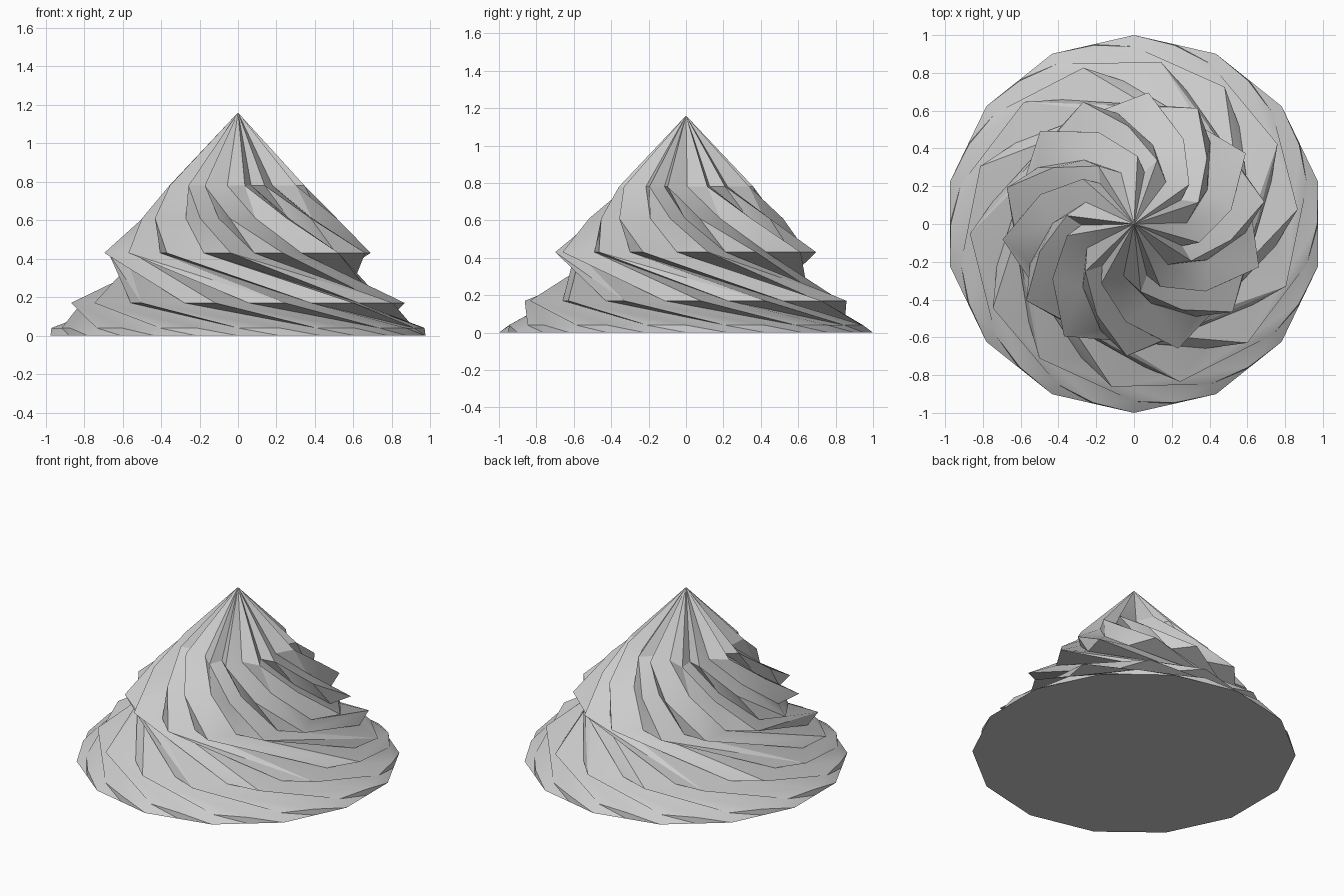
import bpy, bmesh
from math import radians, cos, sin, tau

if "Cube" in bpy.data.objects:
    bpy.data.objects.remove(bpy.data.objects["Cube"])

LOBES = 7
# Each twisted ring, bottom to top: angles of two ridges, ridge radius, groove radius, z
RINGS = [
    (244.3, 270.0, 1.00, 0.975, 0.00),   # base outline
    (231.4, 257.1, 0.97, 0.94, 0.04),    # low rim
    (183.4, 210.8, 0.87, 0.76, 0.17),    # lower fold
    (112.6, 135.2, 0.70, 0.59, 0.43),    # upper fold
    (93.5, 111.0, 0.52, 0.43, 0.61),     # swirl
    (70.0, 87.0, 0.36, 0.28, 0.78),      # swirl near the tip
]

bm = bmesh.new()


def ring(a, b, r, groove, z):
    step = 360 / LOBES
    out = []
    for k in range(LOBES):
        for ang, rad in ((a, r), ((a + b) / 2, groove), (b, r), ((a + b + step) / 2, groove)):
            t = radians(ang + k * step)
            out.append(bm.verts.new((rad * cos(t), rad * sin(t), z)))
    return out


rings = [ring(*c) for c in RINGS]
n = 4 * LOBES

# Twisted fluted walls
for low, up in zip(rings, rings[1:]):
    for i in range(n):
        j = (i + 1) % n
        bm.faces.new((low[i], low[j], up[j]))
        bm.faces.new((low[i], up[j], up[i]))

# Pointed tip and flat underside
tip = bm.verts.new((0, 0, 1.16))
for i in range(n):
    bm.faces.new((rings[-1][i], rings[-1][(i + 1) % n], tip))
bm.faces.new(rings[0][::-1])

mesh = bpy.data.meshes.new("cream_swirl")
bm.to_mesh(mesh)
bm.free()
swirl = bpy.data.objects.new("cream_swirl", mesh)
bpy.context.collection.objects.link(swirl)
bpy.context.view_layer.objects.active = swirl
swirl.select_set(True)
bpy.ops.object.shade_smooth_by_angle(angle=radians(25))
